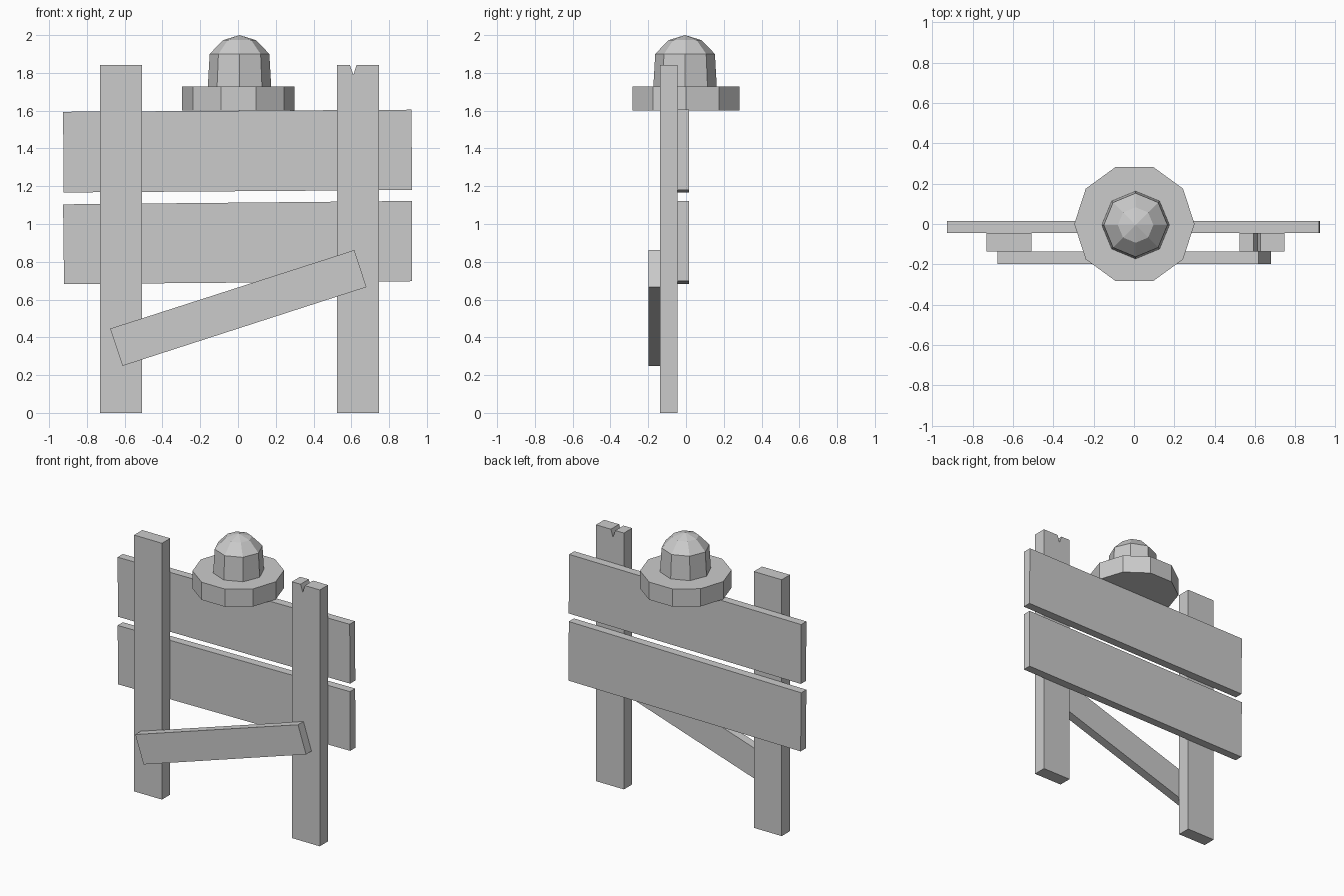
import bpy, bmesh
from math import cos, sin, tau

if "Cube" in bpy.data.objects:
    bpy.data.objects.remove(bpy.data.objects["Cube"])


def make_object(name, bm):
    bmesh.ops.recalc_face_normals(bm, faces=bm.faces)
    mesh = bpy.data.meshes.new(name)
    bm.to_mesh(mesh)
    bm.free()
    obj = bpy.data.objects.new(name, mesh)
    bpy.context.collection.objects.link(obj)
    return obj


def board(name, outline, y_front, y_back):
    """Extrude a front-view (x, z) outline along y."""
    bm = bmesh.new()
    face = bm.faces.new([bm.verts.new((x, y_front, z)) for x, z in outline])
    ext = bmesh.ops.extrude_face_region(bm, geom=[face])
    moved = [g for g in ext["geom"] if isinstance(g, bmesh.types.BMVert)]
    bmesh.ops.translate(bm, verts=moved, vec=(0, y_back - y_front, 0))
    return make_object(name, bm)


def lathe(name, sides, profile, centre, apex=None):
    """Stack polygon rings (radius, z), closed by a flat cap or an apex."""
    bm = bmesh.new()
    rings = [[bm.verts.new((centre[0] + r * cos(tau * i / sides),
                            centre[1] + r * sin(tau * i / sides), z))
              for i in range(sides)] for r, z in profile]
    for a, b in zip(rings, rings[1:]):
        for i in range(sides):
            j = (i + 1) % sides
            bm.faces.new((a[i], a[j], b[j], b[i]))
    bm.faces.new(rings[0][::-1])
    if apex is None:
        bm.faces.new(rings[-1])
    else:
        tip = bm.verts.new((centre[0], centre[1], apex))
        for i in range(sides):
            bm.faces.new((rings[-1][i], rings[-1][(i + 1) % sides], tip))
    return make_object(name, bm)


# Upright posts, the right one with a split in its top
POST_Y = (-0.137, -0.044)
board("left_post", [(-0.73, 0), (-0.508, 0), (-0.508, 1.841), (-0.73, 1.841)], *POST_Y)
board("right_post", [(0.524, 0), (0.746, 0), (0.746, 1.841), (0.627, 1.841),
                     (0.611, 1.788), (0.593, 1.841), (0.524, 1.841)], *POST_Y)

# Slightly crooked planks behind the posts
PLANK_Y = (-0.044, 0.015)
board("upper_plank", [(-0.923, 1.167), (0.922, 1.18), (0.918, 1.605), (-0.926, 1.594)], *PLANK_Y)
board("lower_plank", [(-0.921, 0.682), (0.922, 0.697), (0.921, 1.122), (-0.926, 1.104)], *PLANK_Y)

# Diagonal brace in front of the posts
board("brace", [(-0.611, 0.249), (0.68, 0.666), (0.616, 0.862), (-0.677, 0.446)], -0.199, -0.137)

# Warning lamp: ten-sided base and eight-sided dome
lathe("lamp_base", 10, [(0.298, 1.602), (0.298, 1.729)], (0.002, 0))
lathe("lamp_dome", 8, [(0.168, 1.725), (0.158, 1.90), (0.088, 1.973)], (0.008, -0.005), apex=2.0)
